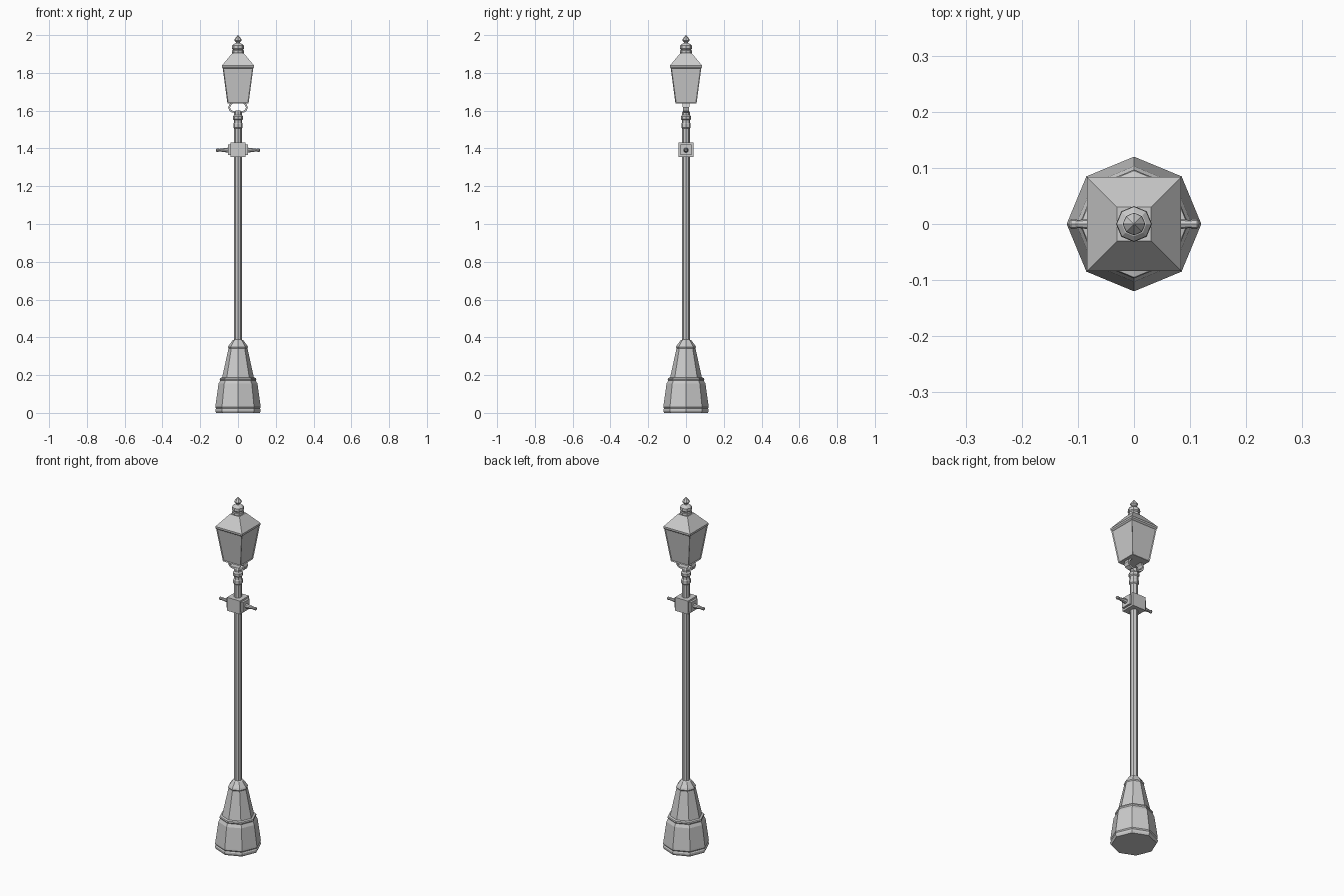
import bpy, bmesh, math
from mathutils import Matrix

if "Cube" in bpy.data.objects:
    bpy.data.objects.remove(bpy.data.objects["Cube"])

def make_object(name, bm):
    bmesh.ops.recalc_face_normals(bm, faces=bm.faces[:])
    me = bpy.data.meshes.new(name)
    bm.to_mesh(me)
    bm.free()
    ob = bpy.data.objects.new(name, me)
    bpy.context.collection.objects.link(ob)
    return ob

def lathe_mesh(profile, sides=8, phase=0.0):
    """Faceted stack of rings from (radius, height) pairs, capped at both ends."""
    bm = bmesh.new()
    rings = []
    for r, z in profile:
        rings.append([bm.verts.new((r * math.cos(phase + i * math.tau / sides),
                                    r * math.sin(phase + i * math.tau / sides), z))
                      for i in range(sides)])
    for a, b in zip(rings, rings[1:]):
        for i in range(sides):
            j = (i + 1) % sides
            bm.faces.new((a[i], a[j], b[j], b[i]))
    bm.faces.new(rings[0])
    bm.faces.new(rings[-1])
    return bm

def lathe(name, profile, sides=8):
    return make_object(name, lathe_mesh(profile, sides))

def square_mesh(profile):
    """Square version: the first number is the half width."""
    return lathe_mesh([(h * math.sqrt(2), z) for h, z in profile], 4, math.pi / 4)

def box(name, half, centre):
    bm = bmesh.new()
    bmesh.ops.create_cube(bm, size=2, matrix=Matrix.Translation(centre) @ Matrix.Diagonal((*half, 1)))
    return make_object(name, bm)

# Octagonal stepped base
lathe("base", [(0.115, 0), (0.12, 0.01), (0.12, 0.018), (0.116, 0.024), (0.12, 0.03),
               (0.119, 0.04), (0.103, 0.155), (0.094, 0.172), (0.097, 0.178),
               (0.095, 0.185), (0.084, 0.188), (0.05, 0.342), (0.053, 0.348),
               (0.048, 0.358), (0.028, 0.385), (0.02, 0.388)])

# Pole with collars at the top
lathe("pole", [(0.02, 0.38), (0.02, 1.505), (0.025, 1.51), (0.025, 1.53), (0.022, 1.535),
               (0.022, 1.55), (0.027, 1.555), (0.027, 1.57), (0.02, 1.578),
               (0.02, 1.592), (0.014, 1.6)])

# Junction block with side pads and tapered ladder arms
box("junction_block", (0.041, 0.041, 0.038), (0, 0, 1.393))
for side, label in ((-1, "left"), (1, "right")):
    box(label + "_pad", (0.01, 0.03, 0.028), (side * 0.043, 0, 1.393))
    arm = lathe("%s_ladder_arm" % label,
                [(0.014, 0.045), (0.012, 0.06), (0.007, 0.1), (0.009, 0.105),
                 (0.009, 0.112), (0.005, 0.116)])
    arm.rotation_euler = (0, side * math.pi / 2, 0)
    arm.location = (0, 0, 1.391)

# Curved brackets carrying the lantern
for side, label in ((-1, "left"), (1, "right")):
    path = [(0.008, 1.594), (0.028, 1.594), (0.042, 1.602), (0.047, 1.616),
            (0.042, 1.63), (0.03, 1.642)]
    bm = bmesh.new()
    rows = []
    for i, (x, z) in enumerate(path):
        p, q = path[max(i - 1, 0)], path[min(i + 1, len(path) - 1)]
        dx, dz = q[0] - p[0], q[1] - p[1]
        d = math.hypot(dx, dz)
        nx, nz = -dz / d * 0.005, dx / d * 0.005
        w = 0.012 + 0.008 * i / (len(path) - 1)
        rows.append([bm.verts.new((side * (x + s * nx), y * w, z + s * nz))
                     for s, y in ((-1, -1), (1, -1), (1, 1), (-1, 1))])
    for a, b in zip(rows, rows[1:]):
        for k in range(4):
            m = (k + 1) % 4
            bm.faces.new((a[k], a[m], b[m], b[k]))
    bm.faces.new(rows[0])
    bm.faces.new(rows[-1])
    make_object(label + "_bracket", bm)

# Lantern body with recessed panes
bm = square_mesh([(0.056, 1.638), (0.081, 1.826)])
bmesh.ops.recalc_face_normals(bm, faces=bm.faces[:])
panes = [f for f in bm.faces if abs(f.normal.z) < 0.5]
bmesh.ops.inset_individual(bm, faces=panes, thickness=0.006, depth=-0.004)
make_object("lantern", bm)

# Pyramid roof with a thin eave
make_object("roof", square_mesh([(0.081, 1.826), (0.084, 1.83), (0.084, 1.84),
                                 (0.03, 1.905)]))

# Finial: vent cap and pointed knob
lathe("finial", [(0.026, 1.9), (0.031, 1.907), (0.031, 1.918), (0.027, 1.922),
                 (0.032, 1.928), (0.031, 1.944), (0.022, 1.953), (0.01, 1.958),
                 (0.01, 1.963), (0.02, 1.971), (0.019, 1.977), (0.009, 1.99),
                 (0.001, 2.0)])
